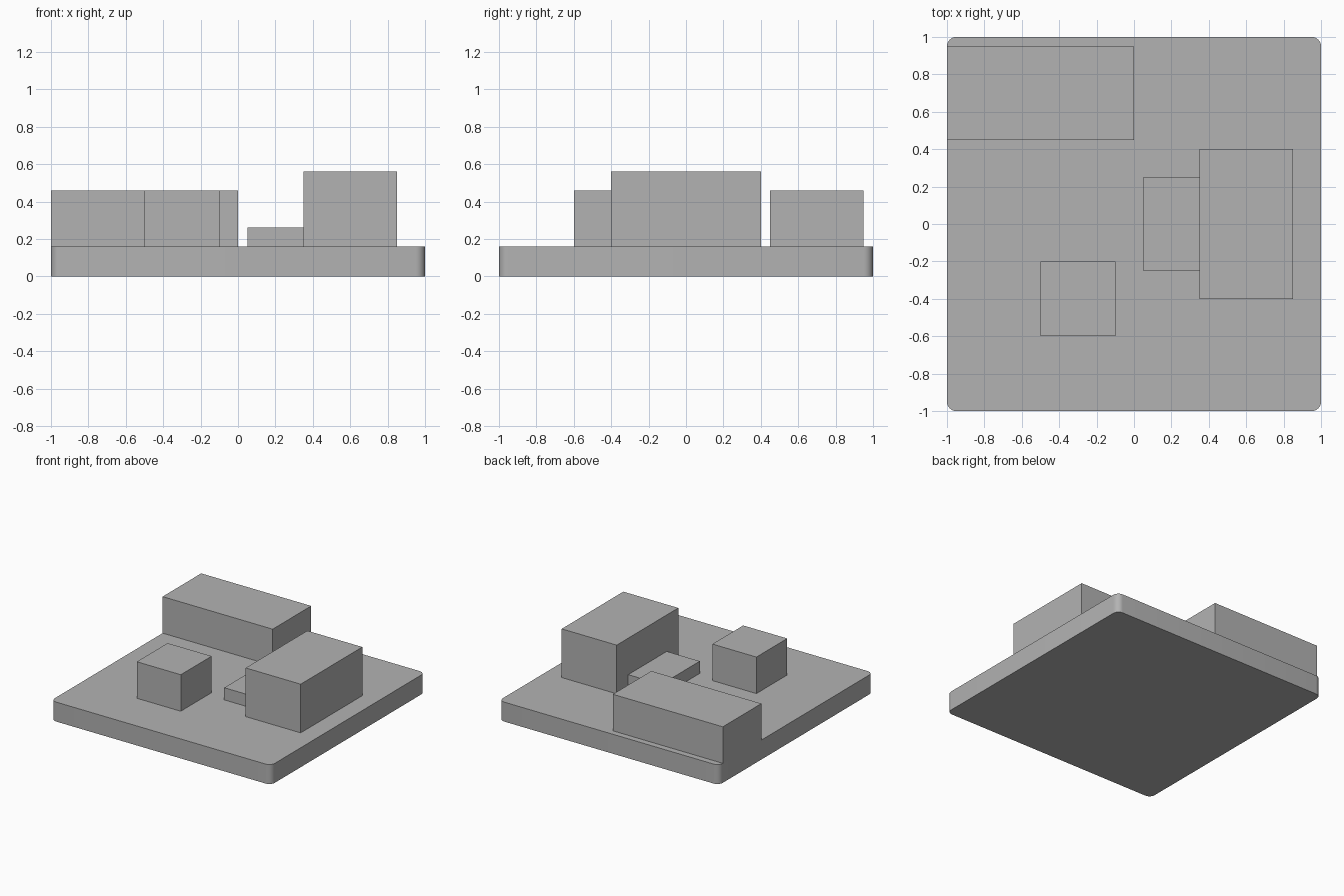
import bpy
import bmesh
from mathutils import Matrix

cube = bpy.data.objects.get("Cube")
if cube:
    bpy.data.objects.remove(cube, do_unlink=True)

# Single plain grey
grey = bpy.data.materials.new("plain_grey")
grey.use_nodes = True
colour = (0.45, 0.45, 0.45, 1)
grey.diffuse_color = colour
grey.node_tree.nodes["Principled BSDF"].inputs["Base Color"].default_value = colour


def box(name, x, y, z, corner=0):
    """Box from (low, high) ranges, with optional rounded vertical corners."""
    bm = bmesh.new()
    bmesh.ops.create_cube(bm, size=1)
    size = [high - low for low, high in (x, y, z)]
    centre = [(low + high) / 2 for low, high in (x, y, z)]
    bm.transform(Matrix.Diagonal((*size, 1)))
    if corner:
        upright = [e for e in bm.edges
                   if abs(e.verts[0].co.z - e.verts[1].co.z) > size[2] / 2]
        bmesh.ops.bevel(bm, geom=upright, offset=corner, segments=8,
                        profile=0.5, affect='EDGES')
    mesh = bpy.data.meshes.new(name)
    bm.to_mesh(mesh)
    bm.free()
    mesh.materials.append(grey)
    obj = bpy.data.objects.new(name, mesh)
    obj.location = centre
    bpy.context.collection.objects.link(obj)
    return obj


# Base slab with rounded corners, smooth around the corners only
FLOOR = 0.16
slab = box("base_slab", (-1, 1), (-1, 1), (0, FLOOR), corner=0.05)
bpy.ops.object.select_all(action='DESELECT')
slab.select_set(True)
bpy.context.view_layer.objects.active = slab
bpy.ops.object.shade_smooth_by_angle()

# Blocks standing on the slab
box("rear_block", (-1, 0), (0.45, 0.95), (FLOOR, 0.46))
box("small_block", (-0.5, -0.1), (-0.6, -0.2), (FLOOR, 0.46))
box("tall_block", (0.35, 0.85), (-0.4, 0.4), (FLOOR, 0.56))
box("low_step", (0.05, 0.35), (-0.25, 0.25), (FLOOR, 0.26))
